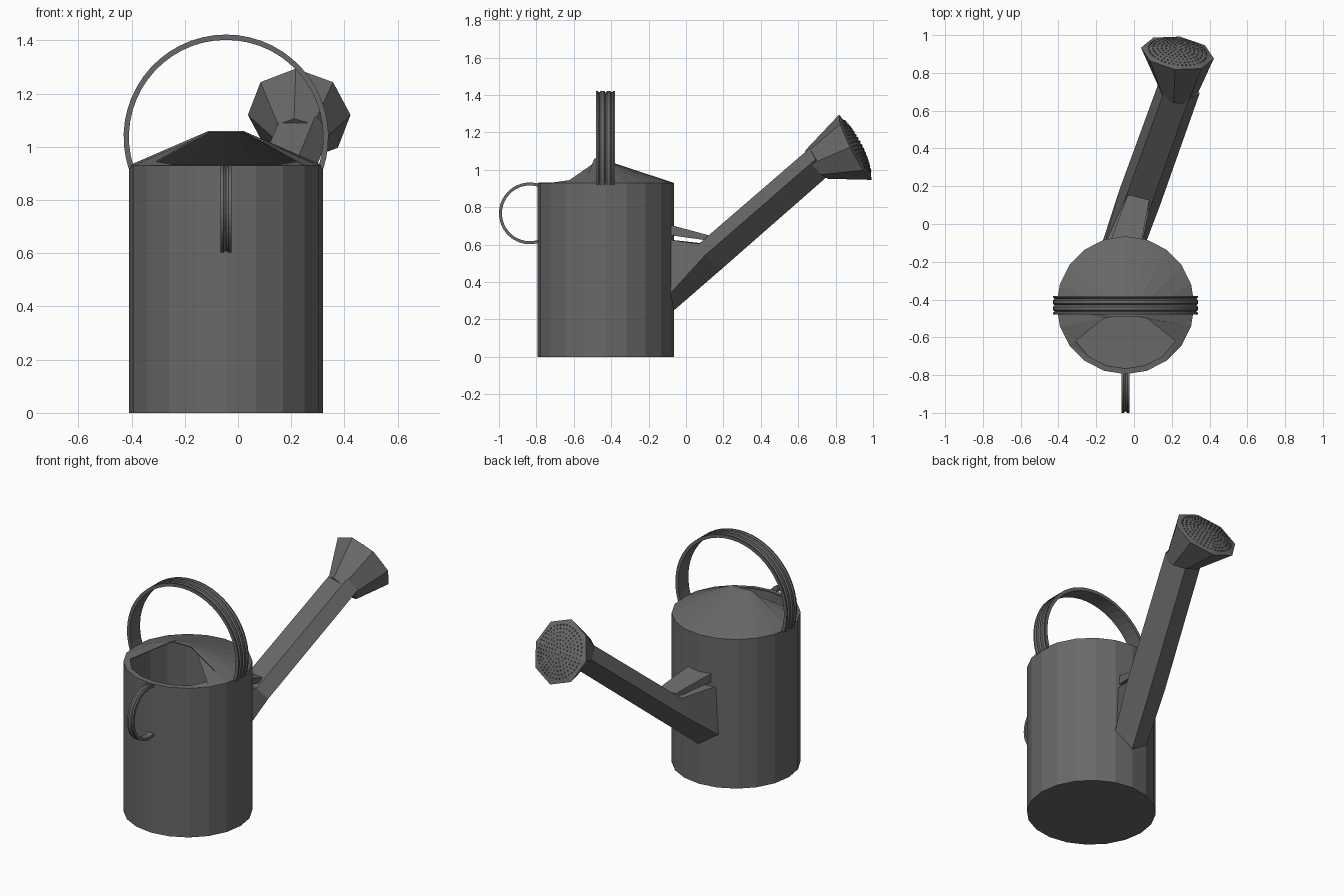
import bpy, bmesh
from math import sin, cos, pi, radians
from mathutils import Vector

if "Cube" in bpy.data.objects:
    bpy.data.objects.remove(bpy.data.objects["Cube"], do_unlink=True)

metal = bpy.data.materials.new("dark grey metal")
metal.use_nodes = True
GREY = (0.14, 0.14, 0.14, 1)
metal.diffuse_color = GREY
metal.node_tree.nodes["Principled BSDF"].inputs["Base Color"].default_value = GREY

CX, CY, R, TOP, SIDES = -0.045, -0.43, 0.365, 0.93, 20


def finish(name, bm, fix=True):
    if fix:
        bmesh.ops.recalc_face_normals(bm, faces=bm.faces)
    mesh = bpy.data.meshes.new(name)
    bm.to_mesh(mesh)
    bm.free()
    mesh.materials.append(metal)
    obj = bpy.data.objects.new(name, mesh)
    bpy.context.collection.objects.link(obj)
    return obj


def loft(name, rings, caps=True):
    """Bridge a list of closed rings that share a point count."""
    bm = bmesh.new()
    loops = [[bm.verts.new(p) for p in ring] for ring in rings]
    n = len(loops[0])
    for a, b in zip(loops, loops[1:]):
        for i in range(n):
            j = (i + 1) % n
            bm.faces.new((a[i], a[j], b[j], b[i]))
    if caps:
        bm.faces.new(loops[0][::-1])
        bm.faces.new(loops[-1])
    return finish(name, bm)


def circle(r, z):
    return [Vector((CX + r * cos(2 * pi * i / SIDES), CY + r * sin(2 * pi * i / SIDES), z))
            for i in range(SIDES)]


# Hollow body with a thin wall
loft("body", [circle(R, 0), circle(R, TOP), circle(R - 0.012, TOP), circle(R - 0.012, 0.015)])

# Conical lid, cut away at the front with a raised edge over the opening
inner = []
for i in range(SIDES):
    a = 2 * pi * i / SIDES
    if i <= 10:
        p = (CX + 0.065 * cos(a), -0.49 + 0.03 * sin(a), 1.06)
    else:
        side = 1 if cos(a) > 0 else -1
        if i in (11, 19):
            p = (CX + side * 0.115, -0.5, 1.03)
        elif i in (12, 18):
            p = (CX + side * 0.265, -0.62, 0.945)
        else:
            p = (CX + 0.335 * cos(a), CY + 0.335 * sin(a), TOP + 0.003)
    inner.append(Vector(p))
bm = bmesh.new()
outer = [bm.verts.new(p) for p in circle(R, TOP)]
edge = [bm.verts.new(p) for p in inner]
for i in range(SIDES):
    j = (i + 1) % SIDES
    bm.faces.new((outer[i], outer[j], edge[j]))
    bm.faces.new((outer[i], edge[j], edge[i]))
bm.faces.new(edge[:11])
lid = finish("lid", bm, fix=False)
thick = lid.modifiers.new("thickness", "SOLIDIFY")
thick.thickness = 0.006


def band(name, place, radius, start, end, steps, width, depth, grooves):
    """Sweep a strip with grooves on its outer side around an arc."""
    n = grooves * 4
    profile = [(-width / 2, -depth), (width / 2, -depth)]
    for k in range(n, -1, -1):
        profile.append((width * (k / n - 0.5), -depth * 0.5 if k % 4 == 2 else 0))
    rings = []
    for s in range(steps + 1):
        a = radians(start + (end - start) * s / steps)
        rings.append([place((radius + r) * cos(a), w, (radius + r) * sin(a)) for w, r in profile])
    return loft(name, rings)


# Hoop handle over the top, and ring handle at the front
band("top_handle", lambda u, w, v: Vector((CX + u, CY + w, 1.037 + v)),
     0.385, -18, 198, 32, 0.1, 0.02, 3)
band("front_handle", lambda u, w, v: Vector((CX + w, -0.835 + u, 0.767 + v)),
     0.165, 72, 286, 26, 0.04, 0.016, 1)

# Five-sided spout with a flared foot
along = Vector((0.36, 1, 0.87)).normalized()
across = along.cross(Vector((0, 0, 1))).normalized()
above = across.cross(along).normalized()
shape = [(0, -0.09), (0.115, 0), (0.07, 0.08), (-0.07, 0.08), (-0.115, 0)]


def axis(y):
    return Vector((-0.02 + 0.36 * y, y, 0.42 + 0.87 * y))


def section(y, scale=1.0):
    return [axis(y) + (across * u + above * v) * scale for u, v in shape]


foot = [Vector((-0.06 + x, -0.12, z)) for x, z in
        [(0, 0.2), (0.115, 0.3), (0.1, 0.63), (-0.1, 0.63), (-0.115, 0.3)]]
loft("spout", [foot, section(0.14), section(0.73, 0.97)])

# Sloping brace from the body to the spout
brace = []
for x, y, z, half, t in [(-0.05, -0.12, 0.715, 0.085, 0.06), (0.025, 0.15, 0.642, 0.06, 0.025)]:
    brace.append([Vector((x + sx * half, y, z - sz * t))
                  for sx, sz in [(-1, 0), (1, 0), (1, 1), (-1, 1)]])
loft("spout_brace", brace)

# Eight-sided rose with a slightly domed face
face_mid = Vector((0.23, 0.905, 1.12))
normal = Vector((0.13, 0.88, 0.45)).normalized()
right = normal.cross(Vector((0, 0, 1))).normalized()
up = right.cross(normal).normalized()
RIM = 0.195


def octagon(mid, u, v, r):
    return [mid + (u * cos(k * pi / 4) + v * sin(k * pi / 4)) * r for k in range(8)]


def domed(r, lift):
    return octagon(face_mid + normal * lift, right, up, r)


loft("rose", [octagon(axis(0.7), across, above, 0.1), domed(RIM, 0),
              domed(RIM * 0.6, 0.02), domed(RIM * 0.2, 0.03)])

# Small raised perforations in rings on the rose face
bm = bmesh.new()
for ring in range(1, 8):
    r = 0.022 * ring
    lift = 0.034 - 0.033 * (r / RIM) ** 2
    for k in range(ring * 6):
        a = 2 * pi * k / (ring * 6)
        mid = face_mid + (right * cos(a) + up * sin(a)) * r + normal * lift
        bmesh.ops.create_cone(bm, cap_ends=True, segments=6, radius1=0.005, radius2=0.004,
                              depth=0.008,
                              matrix=normal.to_track_quat("Z", "Y").to_matrix().to_4x4())
        bm.verts.ensure_lookup_table()
        bmesh.ops.translate(bm, verts=bm.verts[-12:], vec=mid - normal * 0.004)
finish("rose_perforations", bm)
